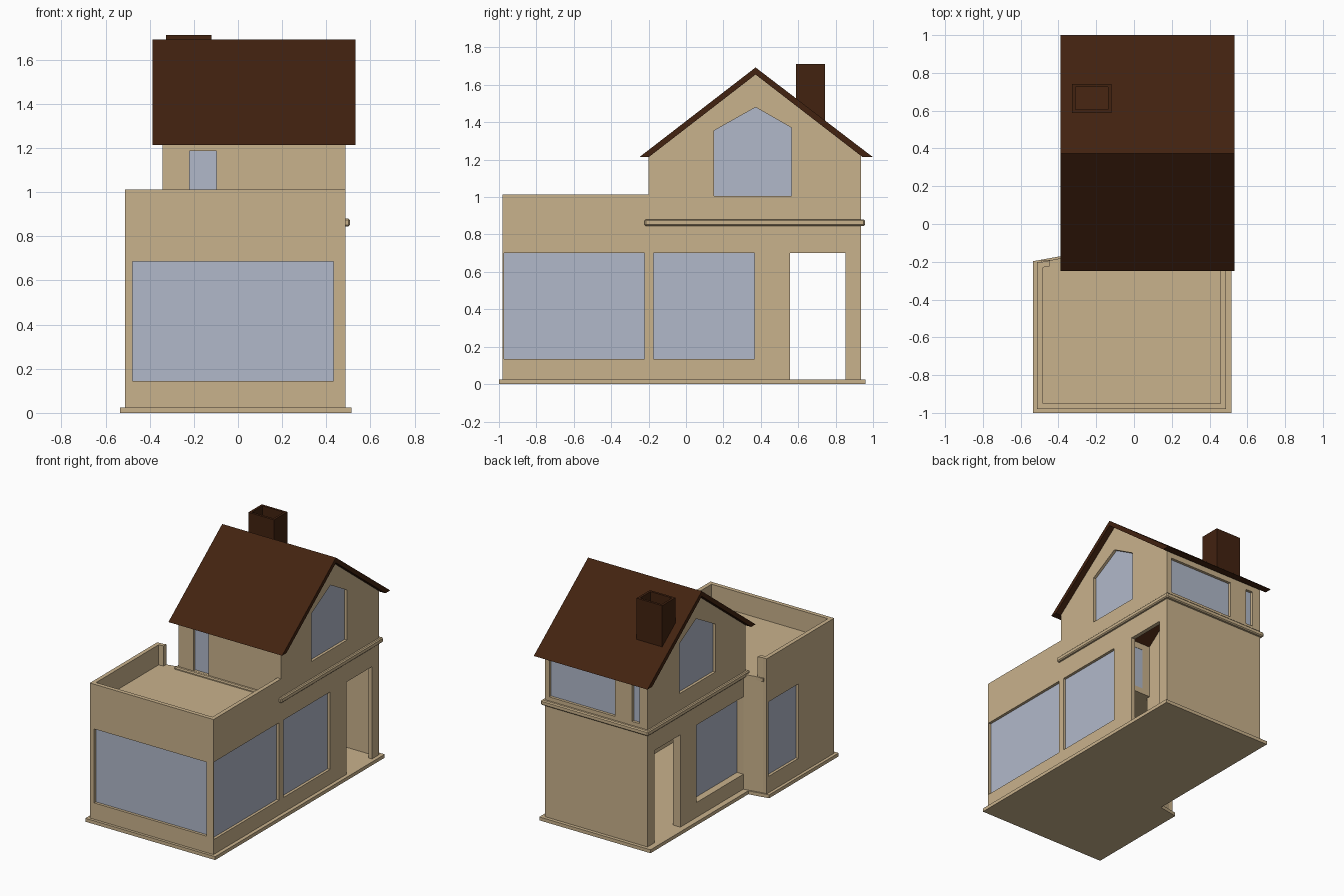
import bpy, bmesh
from mathutils import Matrix

cube = bpy.data.objects.get("Cube")
if cube:
    bpy.data.objects.remove(cube, do_unlink=True)


def material(name, rgb):
    m = bpy.data.materials.new(name)
    m.use_nodes = True
    m.diffuse_color = (*rgb, 1)
    m.node_tree.nodes["Principled BSDF"].inputs["Base Color"].default_value = (*rgb, 1)
    return m


TAN = material("tan plaster", (0.584, 0.445, 0.262))
GLASS = material("pale blue glass", (0.44, 0.485, 0.591))
BROWN = material("dark brown roofing", (0.054, 0.016, 0.005))

# Plane axes (u, v, w) of a panel for each direction it can face
AXES = {
    "X": ((0, 1, 0), (0, 0, 1), (1, 0, 0)),
    "Y": ((1, 0, 0), (0, 0, 1), (0, -1, 0)),
    "Z": ((1, 0, 0), (0, 1, 0), (0, 0, 1)),
}


def panel(name, axis, lo, hi, outline, holes=(), mat=TAN):
    """Flat outline with holes, extruded from lo to hi along an axis."""
    curve = bpy.data.curves.new(name, "CURVE")
    curve.dimensions = "2D"
    curve.fill_mode = "BOTH"
    curve.extrude = (hi - lo) / 2
    for loop in (outline, *holes):
        s = curve.splines.new("POLY")
        s.points.add(len(loop) - 1)
        for p, (u, v) in zip(s.points, loop):
            p.co = (u, v, 0, 1)
        s.use_cyclic_u = True
    tmp = bpy.data.objects.new(name + "_curve", curve)
    bpy.context.collection.objects.link(tmp)
    dg = bpy.context.evaluated_depsgraph_get()
    mesh = bpy.data.meshes.new_from_object(tmp.evaluated_get(dg))
    bpy.data.objects.remove(tmp, do_unlink=True)
    bpy.data.curves.remove(curve)

    place = Matrix(AXES[axis]).transposed().to_4x4()
    place["XYZ".index(axis)][3] = (lo + hi) / 2
    bm = bmesh.new()
    bm.from_mesh(mesh)
    bm.transform(place)
    bmesh.ops.remove_doubles(bm, verts=bm.verts, dist=1e-5)
    bmesh.ops.recalc_face_normals(bm, faces=bm.faces)
    for f in bm.faces:
        f.smooth = False
        f.material_index = 0
    bm.to_mesh(mesh)
    bm.free()
    mesh.name = name
    mesh.materials.clear()
    mesh.materials.append(mat)
    ob = bpy.data.objects.new(name, mesh)
    bpy.context.collection.objects.link(ob)
    return ob


def rect(u0, u1, v0, v1):
    return [(u0, v0), (u1, v0), (u1, v1), (u0, v1)]


def pane(name, axis, face, inward, outline, depth=0.02):
    """Sheet of glass set back from the outer wall face."""
    a = face + inward * depth
    b = a + inward * 0.008
    panel(name, axis, min(a, b), max(a, b), outline, mat=GLASS)


# Main dimensions
LEFT, RIGHT, FRONT, BACK = -0.343, 0.488, -0.98, 0.935
WING_LEFT, HOUSE_FRONT = -0.513, -0.2
BASE, DECK, PARAPET, EAVE, RIDGE_Y = 0.025, 0.866, 1.013, 1.222, 0.372
T = 0.03

# Ground slab and roof terrace
panel("base_slab", "Z", 0, BASE,
      [(-0.535, -1), (0.515, -1), (0.515, 0.96), (-0.385, 0.96), (-0.385, -0.17), (-0.535, -0.197)])
panel("terrace_floor", "Z", 0.84, DECK, rect(-0.49, 0.465, -0.96, -0.19))

# Shared openings of the two gabled side walls
gable_window = [(0.15, 1.005), (0.565, 1.005), (0.565, 1.37), (RIDGE_Y, 1.48), (0.15, 1.355)]
side_window = rect(-0.173, 0.367, 0.134, 0.70)
doorway = [(0.556, BASE), (0.556, 0.70), (0.852, 0.70), (0.852, BASE)]
gable_top = [(BACK, BASE), (BACK, EAVE), (RIDGE_Y, 1.66), (HOUSE_FRONT, EAVE)]

# Wall on the +x side, running along house and terrace
wing_window = rect(-0.972, -0.222, 0.134, 0.70)
panel("left_wall", "X", RIGHT - T, RIGHT,
      [(FRONT, BASE), *doorway, *gable_top, (HOUSE_FRONT, PARAPET), (FRONT, PARAPET)],
      [wing_window, side_window, gable_window])
for n, w in (("wing", wing_window), ("side", side_window), ("gable", gable_window)):
    pane("left_" + n + "_glass", "X", RIGHT, -1, w)

# Wall on the -x side of the house
panel("right_wall", "X", LEFT, LEFT + 2 * T,
      [(HOUSE_FRONT, BASE), *doorway, *gable_top], [side_window, gable_window])
pane("right_side_glass", "X", LEFT, 1, side_window, 0.051)
pane("right_gable_glass", "X", LEFT, 1, gable_window)

# Wing walls, rising into the terrace parapet
wing_side_window = rect(-0.565, -0.222, 0.145, 0.69)
panel("wing_right_wall", "X", WING_LEFT, WING_LEFT + T,
      rect(FRONT, HOUSE_FRONT, BASE, PARAPET), [wing_side_window])
pane("wing_right_glass", "X", WING_LEFT, 1, wing_side_window)
panel("wing_step_wall", "Z", BASE, DECK,
      [(WING_LEFT + T, -0.23), (LEFT, -0.2), (LEFT, -0.172), (WING_LEFT + T, -0.2)])
panel("parapet_stub", "Z", DECK - 0.02, PARAPET,
      [(WING_LEFT + T, -0.23), (-0.445, -0.223), (-0.445, -0.193), (WING_LEFT + T, -0.2)])

front_window = rect(-0.478, 0.433, 0.145, 0.686)
panel("front_wall", "Y", FRONT, FRONT + T,
      rect(WING_LEFT + T, RIGHT - T, BASE, PARAPET), [front_window])
pane("front_glass", "Y", FRONT, 1, front_window)

# Upper front wall with the terrace door
terrace_door = rect(-0.22, -0.098, 0.882, 1.187)
panel("upper_front_wall", "Y", HOUSE_FRONT, HOUSE_FRONT + T,
      rect(LEFT + 2 * T, RIGHT - T, 0.84, EAVE + 0.01), [terrace_door])
pane("terrace_door_glass", "Y", HOUSE_FRONT, 1, terrace_door)

# Back wall with a wide and a narrow upper window
back_windows = [rect(-0.08, 0.45, 0.91, 1.18), rect(-0.278, -0.218, 0.91, 1.18)]
panel("back_wall", "Y", BACK - T, BACK,
      rect(LEFT + 2 * T, RIGHT - T, BASE, EAVE + 0.01), back_windows)
for n, w in zip(("wide", "narrow"), back_windows):
    pane("back_" + n + "_glass", "Y", BACK, -1, w)

# Moulding band between the storeys
band = panel("storey_moulding", "Z", 0.845, 0.881, rect(-0.362, 0.507, -0.222, 0.957),
             [rect(LEFT + 0.01, RIGHT - 0.01, HOUSE_FRONT + 0.01, BACK - 0.01)])
bevel = band.modifiers.new("soft_edge", "BEVEL")
bevel.width = 0.007
bevel.segments = 1

# Gabled roof with flat-cut eaves
panel("roof", "X", -0.388, 0.532,
      [(-0.25, 1.213), (-0.2, 1.213), (RIDGE_Y, 1.655), (0.945, 1.213),
       (1.0, 1.213), (RIDGE_Y, 1.693)], mat=BROWN)

# Hollow chimney
panel("chimney", "Z", 1.4, 1.712, rect(-0.327, -0.12, 0.588, 0.742),
      [rect(-0.31, -0.137, 0.605, 0.725)], BROWN)
